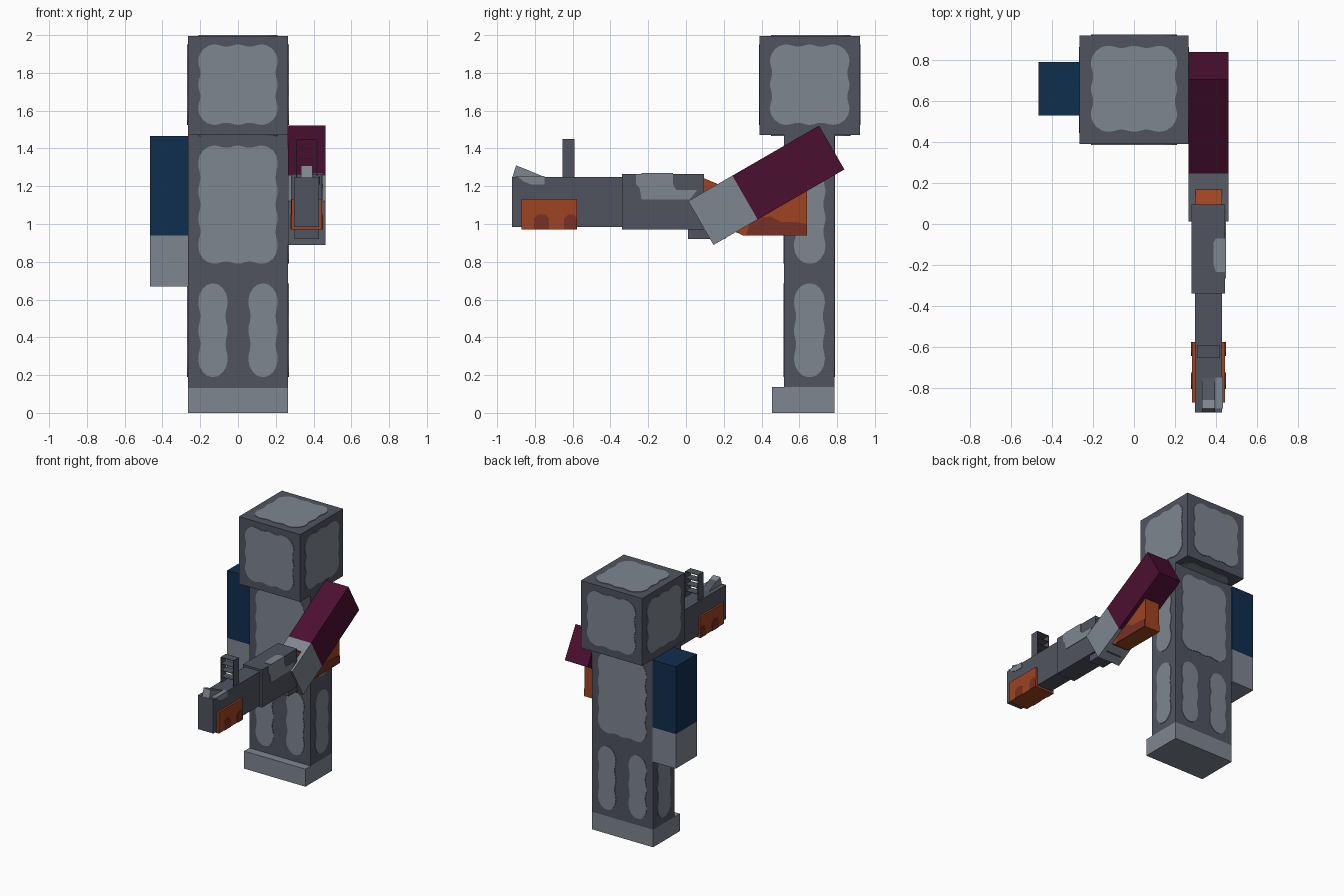
import bpy, bmesh, math
from mathutils import Matrix

if "Cube" in bpy.data.objects:
    bpy.data.objects.remove(bpy.data.objects["Cube"], do_unlink=True)


def material(name, rgb):
    lin = [((c / 255 + 0.055) / 1.055) ** 2.4 if c > 10 else c / 3294 for c in rgb]
    m = bpy.data.materials.new(name)
    m.use_nodes = True
    m.diffuse_color = (*lin, 1)
    bsdf = m.node_tree.nodes["Principled BSDF"]
    bsdf.inputs["Base Color"].default_value = (*lin, 1)
    bsdf.inputs["Roughness"].default_value = 0.9
    return m


SLATE = material("dark slate", (80, 84, 95))
GREY = material("light grey", (126, 134, 143))
MAROON = material("maroon", (75, 15, 48))
NAVY = material("navy", (16, 46, 77))
ORANGE = material("burnt orange", (158, 68, 33))
RUST = material("rust", (120, 48, 36))


def prism(name, outline, axis, a, b, mat):
    """Extrude a 2D outline along an axis from a to b."""
    place = {"x": lambda u, v, w: (w, u, v),
             "y": lambda u, v, w: (u, w, v),
             "z": lambda u, v, w: (u, v, w)}[axis]
    bm = bmesh.new()
    rings = [[bm.verts.new(place(u, v, w)) for u, v in outline] for w in (a, b)]
    for ring in rings:
        bm.faces.new(ring)
    n = len(outline)
    for i in range(n):
        j = (i + 1) % n
        bm.faces.new((rings[0][i], rings[0][j], rings[1][j], rings[1][i]))
    bmesh.ops.recalc_face_normals(bm, faces=bm.faces)
    mesh = bpy.data.meshes.new(name)
    bm.to_mesh(mesh)
    bm.free()
    mesh.materials.append(mat)
    ob = bpy.data.objects.new(name, mesh)
    bpy.context.collection.objects.link(ob)
    return ob


def rect(u0, u1, v0, v1):
    return [(u0, v0), (u1, v0), (u1, v1), (u0, v1)]


def box(name, x, y, z, mat):
    return prism(name, rect(*x, *y), "z", *z, mat)


def wavy(u0, u1, v0, v1, amp=0.011, corner=0.05):
    """Rounded rectangle whose sides ripple gently."""
    pts = []
    w, h = u1 - u0, v1 - v0
    cu, cv = (u0 + u1) / 2, (v0 + v1) / 2
    for side in range(4):
        run, depth = (w, h) if side % 2 == 0 else (h, w)
        lobes = max(1, round((run - corner) / 0.13))
        steps = lobes * 10
        for i in range(steps + 1):
            t = i / steps
            s = (t - 0.5) * (run - corner)
            edge = min(t, 1 - t) * run
            dip = amp * (1 - math.cos(2 * math.pi * lobes * (t - 0.5 / lobes))) / 2
            dip += 0.014 * max(0, 1 - edge / 0.03)
            d = depth / 2 - dip
            u, v = [(s, -d), (d, s), (-s, d), (-d, -s)][side]
            pts.append((cu + u, cv + v))
    return pts


T = 0.004


def plate(name, outline, axis, pos, direction, mat):
    return prism(name, outline, axis, pos - direction * 0.002, pos + direction * T, mat)


# Head, body and feet
W = 0.265
box("head", (-W, W), (0.39, 0.92), (1.47, 2.0 - T), SLATE)
box("body", (-W, W), (0.52, 0.785), (0.137, 1.47), SLATE)
box("feet", (-W, W), (0.455, 0.785), (0, 0.137), GREY)

# Pale worn panels on the head
for end, pos, d in (("bottom", 1.47, -1), ("top", 2.0 - T, 1)):
    plate(f"head_{end}_panel", wavy(-0.21, 0.21, 0.45, 0.87), "z", pos, d, GREY)
for end, pos, d in (("front", 0.39, -1), ("back", 0.92, 1)):
    plate(f"head_{end}_panel", wavy(-0.21, 0.21, 1.525, 1.95), "y", pos, d, GREY)
for end, d in (("right", -1), ("left", 1)):
    plate(f"head_{end}_panel", wavy(0.445, 0.865, 1.525, 1.95), "x", d * W, d, GREY)

# Pale worn panels on the torso and legs
for end, pos, d in (("front", 0.52, -1), ("back", 0.785, 1)):
    plate(f"torso_{end}_panel", wavy(-0.21, 0.21, 0.79, 1.415), "y", pos, d, GREY)
    for leg, u in (("right", -0.21), ("left", 0.055)):
        plate(f"{leg}_leg_{end}_panel", wavy(u, u + 0.155, 0.19, 0.685), "y", pos, d, GREY)
for end, d in (("right", -1), ("left", 1)):
    plate(f"torso_{end}_panel", wavy(0.572, 0.738, 0.79, 1.415), "x", d * W, d, GREY)
    plate(f"leg_{end}_panel", wavy(0.572, 0.735, 0.19, 0.685), "x", d * W, d, GREY)

# Right arm hangs at the side
box("right_sleeve", (-0.465, -W), (0.53, 0.79), (0.94, 1.467), NAVY)
box("right_hand", (-0.465, -W), (0.53, 0.79), (0.67, 0.94), GREY)

# Left arm reaches forward and down
tilt = Matrix.Translation((0, 0.425, 1.205)) @ Matrix.Rotation(math.radians(30), 4, "X")
sleeve = box("left_sleeve", (W, 0.462), (-0.13, 0.4), (-0.134, 0.134), MAROON)
hand = box("left_hand", (W, 0.462), (-0.4, -0.13), (-0.134, 0.134), GREY)
for ob in (sleeve, hand):
    ob.data.transform(tilt)

# Launcher body
box("receiver", (0.28, 0.445), (-0.34, 0.095), (0.97, 1.265), SLATE)
box("barrel", (0.297, 0.43), (-0.92, -0.34), (0.985, 1.25), SLATE)
box("trigger_guard", (0.30, 0.43), (0.01, 0.21), (0.92, 0.97), SLATE)
plate("receiver_side_wear", [(-0.265, 1.265), (-0.265, 1.21), (-0.245, 1.19),
      (-0.235, 1.13), (0.02, 1.13), (0.06, 1.18), (-0.05, 1.18), (-0.07, 1.21),
      (-0.07, 1.265)], "x", 0.445, 1, GREY)
plate("receiver_top_wear", [(0.449, -0.235), (0.40, -0.235), (0.388, -0.2),
      (0.388, -0.09), (0.4, -0.07), (0.449, -0.07)], "z", 1.265, 1, GREY)

# Stock, angled at the front and level at the back
prism("stock", [(0.09, 1.245), (0.30, 1.155), (0.64, 1.175), (0.64, 0.94),
      (0.30, 0.94), (0.09, 1.04)], "x", 0.30, 0.43, ORANGE)
for side, pos, d in (("right", 0.30, -1), ("left", 0.43, 1)):
    plate(f"stock_{side}_wear", [(0.32, 0.942), (0.638, 0.942), (0.638, 1.0),
          (0.58, 1.01), (0.5, 1.01), (0.45, 1.04), (0.34, 1.03)], "x", pos, d, RUST)

# Foregrip with rust spots on both sides
box("foregrip", (0.282, 0.445), (-0.872, -0.577), (0.97, 1.133), ORANGE)
for side, pos, d in (("right", 0.282, -1), ("left", 0.445, 1)):
    for spot, u, w in (("front", -0.805, 0.08), ("rear", -0.645, 0.068)):
        plate(f"foregrip_{side}_{spot}_spot",
              [(u, 0.97), (u + w, 0.97), (u + w, 1.03), (u + w - 0.02, 1.05),
               (u + 0.02, 1.05), (u, 1.03)], "x", pos, d, RUST)

# Ladder sight made of two thin uprights and thin level rungs
for side, x in (("right", 0.308), ("left", 0.416)):
    box(f"ladder_{side}_upright", (x, x + T), (-0.655, -0.59), (1.25, 1.45), SLATE)
for i in range(4):
    z = 1.45 - i * 0.05
    box(f"ladder_rung_{i + 1}", (0.308, 0.42), (-0.655, -0.59), (z - T, z), SLATE)

# Front sight wedge, pale with a dark sloping back
wedge = prism("front_sight", [(-0.92, 1.245), (-0.9, 1.31), (-0.86, 1.295),
              (-0.74, 1.245)], "x", 0.333, 0.395, GREY)
wedge.data.materials.append(SLATE)
for f in wedge.data.polygons:
    if f.normal.z > 0.5 and f.center.y > -0.85:
        f.material_index = 1
plate("muzzle_top_wear", rect(0.398, 0.434, -0.9, -0.75), "z", 1.25, 1, GREY)
plate("muzzle_side_wear", [(-0.89, 1.25), (-0.86, 1.225), (-0.82, 1.21),
      (-0.75, 1.21), (-0.75, 1.25)], "x", 0.43, 1, GREY)
